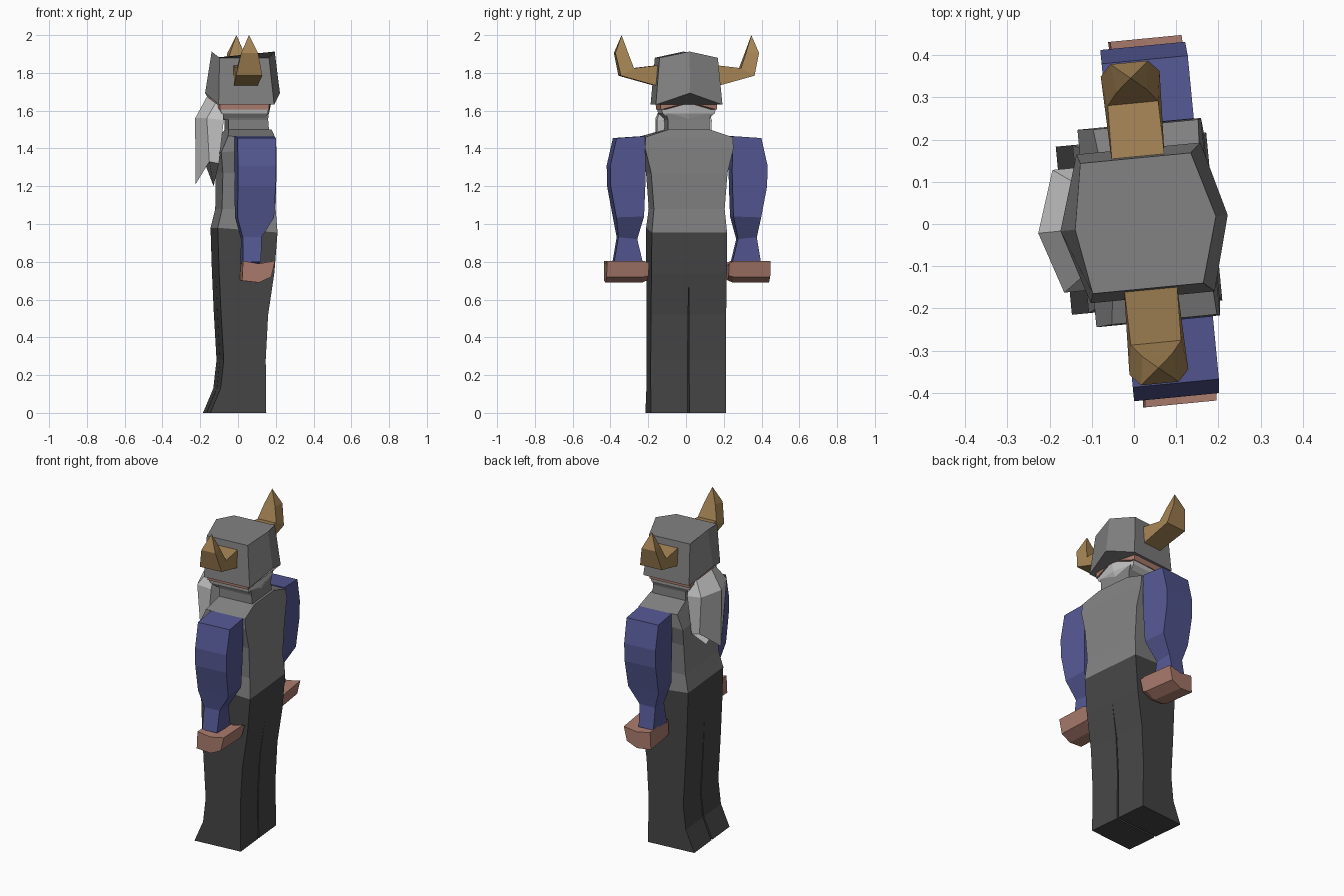
import bpy, bmesh, math
from mathutils import Matrix, Vector

if "Cube" in bpy.data.objects:
    bpy.data.objects.remove(bpy.data.objects["Cube"])

TURN = Matrix.Rotation(math.radians(5.5), 4, 'Z')   # whole figure is turned slightly


def material(name, r, g, b):
    def lin(c):
        c /= 255
        return c / 12.92 if c < 0.04045 else ((c + 0.055) / 1.055) ** 2.4
    m = bpy.data.materials.new(name)
    m.diffuse_color = (lin(r), lin(g), lin(b), 1)
    m.use_nodes = True
    m.node_tree.nodes["Principled BSDF"].inputs["Base Color"].default_value = m.diffuse_color
    return m


GREY = material("armour grey", 130, 130, 130)
DARK = material("trouser charcoal", 70, 70, 70)
BLUE = material("sleeve blue", 84, 88, 146)
SKIN = material("skin", 172, 124, 110)
HORN = material("horn tan", 164, 131, 84)
HAIR = material("pale hair", 198, 198, 198)


def loft(name, rings, mat):
    """Skin a list of equal-length point rings and cap both ends."""
    bm = bmesh.new()
    rows = [[bm.verts.new(TURN @ Vector(p)) for p in ring] for ring in rings]
    n = len(rows[0])
    for a, b in zip(rows, rows[1:]):
        for i in range(n):
            j = (i + 1) % n
            bm.faces.new((a[i], a[j], b[j], b[i]))
    bm.faces.new(rows[0][::-1])
    bm.faces.new(rows[-1])
    bmesh.ops.remove_doubles(bm, verts=bm.verts, dist=0.0005)
    bmesh.ops.recalc_face_normals(bm, faces=bm.faces)
    me = bpy.data.meshes.new(name)
    bm.to_mesh(me)
    bm.free()
    me.materials.append(mat)
    ob = bpy.data.objects.new(name, me)
    bpy.context.collection.objects.link(ob)
    return ob


def rect(x0, x1, y0, y1, zf, zb=None):
    """Four-sided ring; zf is the front height, zb the back height."""
    zb = zf if zb is None else zb
    return [(x0, y0, zf), (x1, y0, zb), (x1, y1, zb), (x0, y1, zf)]


def hexa(pf, sf, sb, pb, y, zs, zp):
    """Six-sided ring with a point at front and back, zs at sides, zp at points."""
    return [(pf, 0, zp), (sf, -y, zs), (sb, -y, zs), (pb, 0, zp), (sb, y, zs), (sf, y, zs)]


# Legs: front x, back x, front z, back z, gap from the middle
leg = [(-.167, .131, 0, 0, .006), (-.112, .13, .13, .13, .005), (-.095, .128, .28, .28, .004),
       (-.11, .141, .54, .52, .003), (-.12, .174, .76, .74, 0), (-.127, .191, .98, .955, 0)]
for s, side in ((1, "right"), (-1, "left")):
    loft(side + "_leg", [rect(f, b, s * g, s * .2, zf, zb) for f, b, zf, zb, g in leg], DARK)

# Torso and neck
torso = [(-.127, .191, .2, .98, .955), (-.103, .182, .188, 1.08, 1.08), (-.1, .185, .203, 1.27, 1.27),
         (-.112, .182, .235, 1.38, 1.40), (-.075, .175, .232, 1.465, 1.46), (-.06, .168, .11, 1.5, 1.5)]
loft("torso", [rect(f, b, -y, y, zf, zb) for f, b, y, zf, zb in torso], GREY)
loft("neck", [rect(-.06, .155, -.11, .11, 1.49), rect(-.06, .15, -.11, .11, 1.55),
              rect(-.07, .15, -.12, .12, 1.585)], GREY)

# Arms: front x, back x, inner y, outer y, inner z, outer z
arm = [(-.04, .165, .235, .385, 1.465, 1.455), (-.04, .162, .23, .418, 1.29, 1.31),
       (-.04, .16, .232, .416, 1.2, 1.2), (-.04, .155, .238, .385, 1.04, 1.035),
       (-.01, .09, .268, .368, .92, .93), (-.01, .085, .235, .39, .785, .8)]
palm = [(-.01, .70), (.08, .69), (.145, .72), (.165, .805), (.08, .79), (-.005, .805)]
for s, side in ((1, "right"), (-1, "left")):
    loft(side + "_arm", [[(f, s * yi, zi), (b, s * yi, zi), (b, s * yo, zo), (f, s * yo, zo)]
                         for f, b, yi, yo, zi, zo in arm], BLUE)
    loft(side + "_hand", [[(x, s * .213, .75 + (z - .75) * .8) for x, z in palm],
                          [(x, s * .24, z) for x, z in palm],
                          [(x - .01, s * .435, z) for x, z in palm]], SKIN)

# Head, jaw hair and beard
loft("head", [hexa(-.15, -.11, .15, .18, .15, 1.605, 1.645),
              hexa(-.15, -.11, .155, .19, .152, 1.75, 1.75)], SKIN)
loft("jaw_hair", [hexa(-.10, -.08, .13, .15, .1, 1.55, 1.555),
                  hexa(-.13, -.1, .145, .165, .138, 1.585, 1.585),
                  hexa(-.15, -.11, .148, .178, .145, 1.612, 1.648)], HAIR)


def beard_ring(back, side, front, rear):
    (xb, yb, zb), (xs, ys, zs) = back, side
    return [(xb, -yb, zb), (xs, -ys, zs), front, (xs, ys, zs), (xb, yb, zb), rear]


loft("beard", [beard_ring((-.09, .12, 1.63), (-.13, .11, 1.64), (-.165, 0, 1.675), (-.09, 0, 1.66)),
               beard_ring((-.09, .146, 1.55), (-.18, .146, 1.56), (-.228, 0, 1.56), (-.09, 0, 1.55)),
               beard_ring((-.115, .14, 1.32), (-.166, .14, 1.33), (-.226, 0, 1.21), (-.13, 0, 1.2))], HAIR)

# Helmet with ridged top and pointed front and back
loft("helmet", [hexa(-.175, -.12, .175, .223, .177, 1.632, 1.693),
                hexa(-.14, -.113, .15, .195, .155, 1.88, 1.913)], GREY)

# Horns: half width, lower/outer point (y, z), upper/inner point (y, z)
horn = [(.062, .063, (.14, 1.725), (.14, 1.842)), (.07, .06, (.355, 1.785), (.285, 1.825)),
        (.045, .035, (.382, 1.905), (.315, 1.91)), (0, 0, (.345, 2.0), (.345, 2.0))]
for s, side in ((1, "right"), (-1, "left")):
    loft(side + "_horn", [[(.025 - wo, s * o[0], o[1]), (.025 + wo, s * o[0], o[1]),
                           (.025 + wi, s * i[0], i[1]), (.025 - wi, s * i[0], i[1])]
                          for wo, wi, o, i in horn], HORN)
